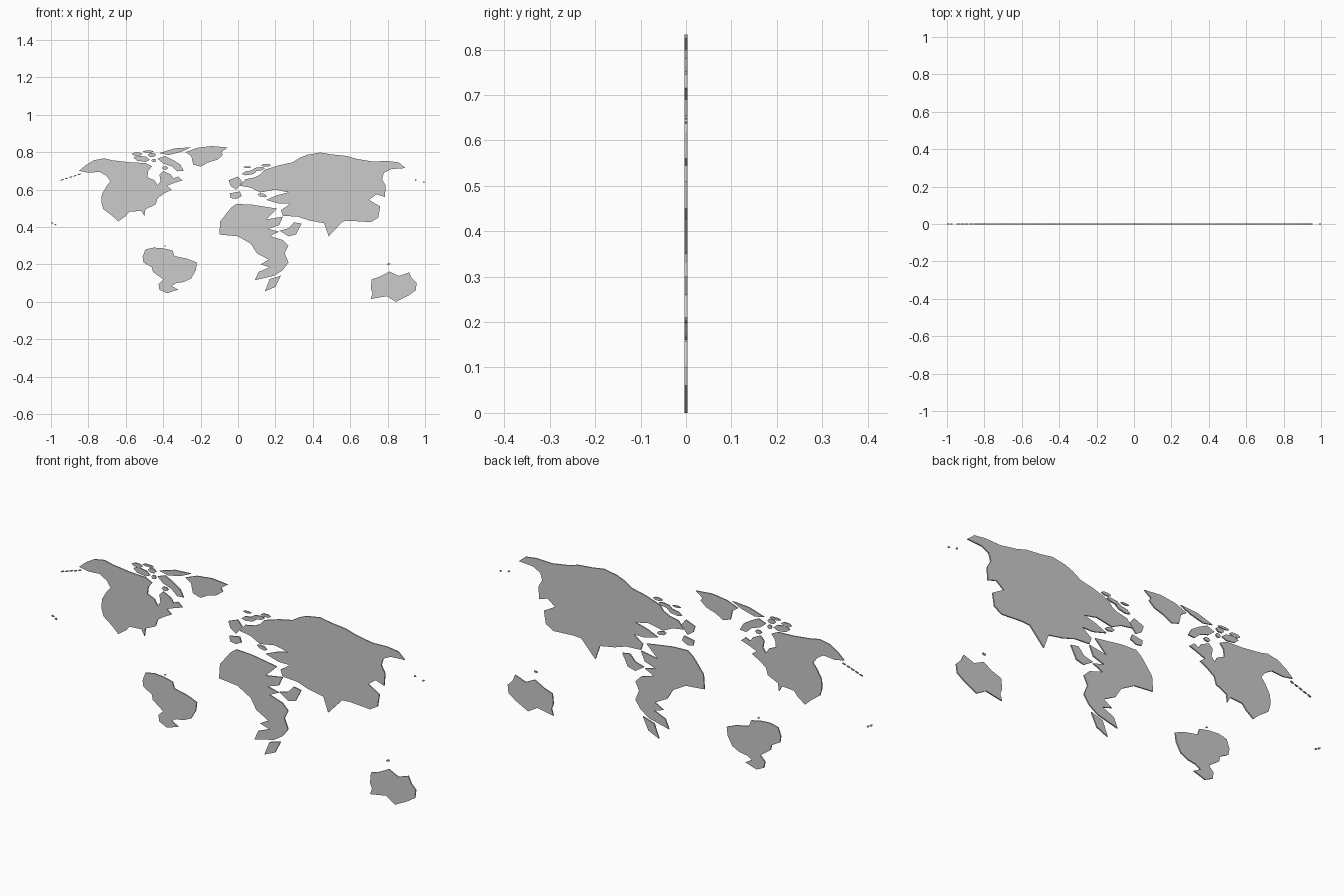
import bpy, bmesh, math

DEPTH = 0.006  # plate thickness


def plate(name, outlines):
    """Upright thin plate(s) from outlines given in hundredths of a unit (x, z)."""
    bm = bmesh.new()
    for pts in outlines:
        face = bm.faces.new([bm.verts.new((x / 100, -DEPTH / 2, z / 100)) for x, z in pts])
        ext = bmesh.ops.extrude_face_region(bm, geom=[face], use_keep_orig=True)
        moved = [v for v in ext["geom"] if isinstance(v, bmesh.types.BMVert)]
        bmesh.ops.translate(bm, verts=moved, vec=(0, DEPTH, 0))
    bmesh.ops.recalc_face_normals(bm, faces=bm.faces)
    bmesh.ops.triangulate(bm, faces=[f for f in bm.faces if len(f.verts) > 4])
    me = bpy.data.meshes.new(name)
    bm.to_mesh(me)
    bm.free()
    ob = bpy.data.objects.new(name, me)
    bpy.context.collection.objects.link(ob)
    return ob


def islet(x, z, rx, rz, tilt=0.0):
    """Six-sided small island outline."""
    c, s = math.cos(math.radians(tilt)), math.sin(math.radians(tilt))
    out = []
    for i in range(6):
        a = i * math.pi / 3
        u, v = rx * math.cos(a), rz * math.sin(a)
        out.append((x + u * c - v * s, z + u * s + v * c))
    return out


# North American mainland
plate("north_america", [[
    (-85, 70), (-81.5, 73), (-77, 75.7), (-71.5, 76.7), (-67.5, 75.7), (-58, 74.6),
    (-49.5, 74.2), (-46, 72.5), (-48, 70), (-48.4, 66.6), (-44.7, 65), (-43, 62.3),
    (-41.4, 64.4), (-42, 68), (-40, 70), (-36, 68), (-34.5, 66), (-32, 67),
    (-29.7, 65), (-34, 63.6), (-38, 62), (-35.5, 60), (-39.3, 58), (-43, 55.4),
    (-44.1, 52), (-49.5, 49.5), (-50, 45.7), (-51.6, 48.6), (-58, 48.2), (-60.2, 45.7),
    (-64, 43), (-67.6, 46.3), (-72, 49.5), (-73, 53), (-72.8, 57.5), (-70.3, 61.8),
    (-68.2, 64.4), (-70.3, 67.3), (-74, 69.5), (-80, 69)]])

# Northern islands beside it
plate("arctic_islands", [
    [(-43, 76.5), (-39, 78), (-35, 76), (-31, 73.5), (-29, 70), (-32.5, 69.8), (-35.5, 72.5), (-40, 74)],
    [(-42, 79.5), (-34, 82), (-25, 82.6), (-30, 80.3), (-37, 78.5)],
    islet(-51.5, 76.5, 4.5, 1.6, -8), islet(-54, 79, 2.8, 1), islet(-46, 78.5, 2.2, 1.2),
    islet(-48, 80.3, 3, 0.6), islet(-39, 71.5, 1.8, 1), islet(-45, 75.6, 1.3, 1),
])
plate("greenland", [[
    (-25, 78), (-28, 80), (-22, 82.3), (-14, 83.3), (-5.5, 82.5), (-9, 80), (-8, 78.5),
    (-11, 76), (-16, 74.5), (-20, 72.3), (-24, 73.5)]])

# Chain of tiny islands off the north-west
plate("island_chain", [islet(-94 + 2.3 * i, 65.2 + 0.75 * i, 1.0, 0.3, 18) for i in range(5)])

plate("south_america", [[
    (-51, 24), (-49.5, 28), (-45, 29), (-40, 28.6), (-35, 27.5), (-34, 24.5), (-27, 23),
    (-22, 21), (-22.5, 17), (-25, 12.5), (-29, 10.6), (-33, 10), (-35.5, 8.5), (-32, 6.5),
    (-38, 4.6), (-42, 6.5), (-42.5, 9.5), (-40, 12), (-45.5, 16), (-46, 18.5), (-50.5, 21)]])

# Faceted African mass, with horn and southern splinters
plate("africa", [
    [(-9.5, 43), (-4, 50), (-1, 52.3), (7, 52), (21, 49.8), (15, 44), (24, 45.5), (22, 41),
     (16, 39), (22, 37.5), (17, 35.2), (24, 33), (27, 30), (25, 26), (27, 21), (24, 17),
     (19.5, 14), (9, 11.5), (11, 16), (17, 18.5), (12, 20), (16.5, 22.5), (10, 26),
     (7, 31), (0, 35), (-10, 36)],
    [(22.3, 38), (27, 39.3), (30, 42.5), (34, 41.8), (31, 36), (27, 35)],
    [(14.3, 5.5), (17, 12.2), (23, 14), (20, 8)],
])

plate("eurasia", [[
    (1, 62), (4, 65.5), (9, 66.5), (12, 68), (14, 70.5), (22, 73), (29, 74.5), (33, 77),
    (37, 78.6), (44, 79.8), (50, 78.8), (58, 78), (63, 76.5), (72, 75), (80, 75.3),
    (86, 74.5), (89.5, 71.5), (82, 71), (78, 69), (77, 65.5), (79, 62), (78.5, 56),
    (74, 57.5), (70, 54.5), (76, 51), (75, 45), (71, 42.6), (60, 43.3), (56, 43),
    (48.5, 35), (46, 42), (38, 43.5), (32, 45.5), (24, 46), (23, 49), (28, 52.5),
    (22, 52.5), (15, 54.5), (21, 57), (27, 58.5), (20, 60), (12, 58.5), (7, 61)]])

# Fragments around the western edge
plate("western_islands", [
    [(-5, 65), (0, 67), (2.5, 64), (-1, 60), (-4, 62)],
    [(-4.5, 58), (1, 59), (2, 56.5), (-1, 55), (-4, 55.5)],
    islet(6, 69, 4, 1.2, 10), islet(11, 71, 3.5, 1.0, 8), islet(15, 73, 2.6, 0.8),
    islet(5, 72, 2.2, 0.5), islet(13, 57, 2.6, 1.0, -12),
])

plate("australia", [[
    (71.5, 12), (76, 13.5), (81, 16.2), (86, 13.8), (91.5, 15.7), (93, 12.5), (95.5, 10),
    (95, 6), (91, 3.3), (84.5, 0), (79.5, 3), (71, 1.5), (72, 4.5), (71, 7)]])

# Remote specks at the edges of the map
plate("remote_islands", [
    islet(80.5, 20.2, 1.0, 0.4, 10), islet(-39, 29.8, 0.5, 0.3),
    islet(-99.3, 42.2, 0.7, 0.4, -25), islet(-97.6, 41.3, 0.6, 0.4, -25),
    islet(95, 65, 0.5, 0.4), islet(99.4, 64, 0.6, 0.3),
])
